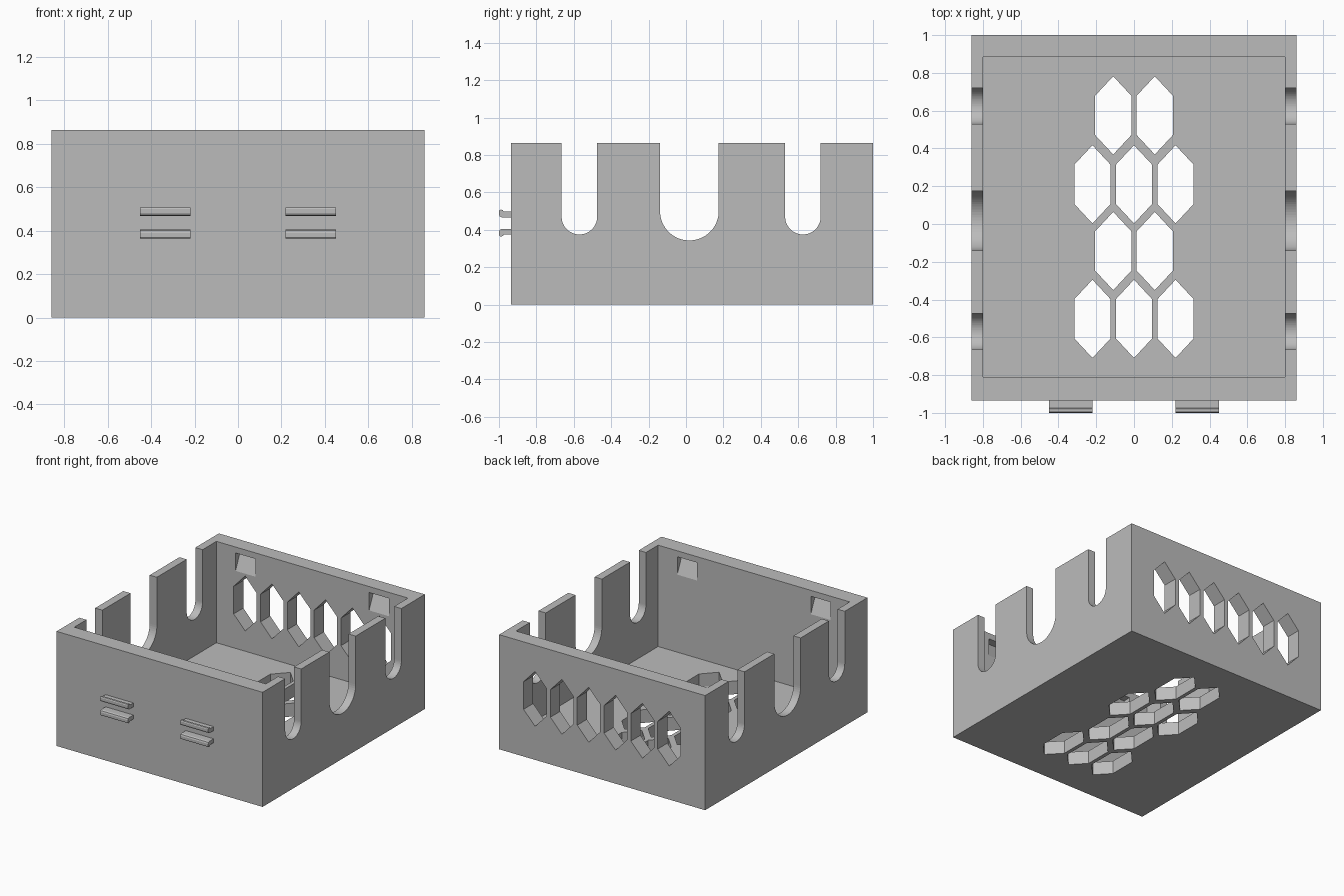
import bpy, bmesh, math
from mathutils import Vector

if "Cube" in bpy.data.objects:
    bpy.data.objects.remove(bpy.data.objects["Cube"])

grey = bpy.data.materials.new("grey plastic")
grey.diffuse_color = (0.5, 0.5, 0.5, 1)
grey.use_nodes = True
grey.node_tree.nodes["Principled BSDF"].inputs["Base Color"].default_value = grey.diffuse_color


def prism(name, outline, axis, lo, hi):
    """Extrude a 2D outline along an axis; outline is (y,z), (x,z) or (x,y)."""
    def place(a, b, t):
        return {"x": (t, a, b), "y": (a, t, b), "z": (a, b, t)}[axis]
    bm = bmesh.new()
    face = bm.faces.new([bm.verts.new(place(a, b, lo)) for a, b in outline])
    ext = bmesh.ops.extrude_face_region(bm, geom=[face])
    moved = [v for v in ext["geom"] if isinstance(v, bmesh.types.BMVert)]
    bmesh.ops.translate(bm, verts=moved, vec=Vector(place(0, 0, hi - lo)))
    bmesh.ops.recalc_face_normals(bm, faces=bm.faces)
    mesh = bpy.data.meshes.new(name)
    bm.to_mesh(mesh)
    bm.free()
    mesh.materials.append(grey)
    obj = bpy.data.objects.new(name, mesh)
    bpy.context.collection.objects.link(obj)
    return obj


def rect(a0, a1, b0, b1):
    return [(a0, b0), (a1, b0), (a1, b1), (a0, b1)]


def hexagon(a, b):
    w, h, s = 0.096, 0.207, 0.104
    return [(a, b + h), (a + w, b + s), (a + w, b - s),
            (a, b - h), (a - w, b - s), (a - w, b + s)]


def cut(target, cutter):
    cutter.hide_render = True
    mod = target.modifiers.new("cut", "BOOLEAN")
    mod.operation, mod.solver, mod.object = "DIFFERENCE", "EXACT", cutter
    bpy.context.view_layer.objects.active = target
    bpy.ops.object.modifier_apply(modifier=mod.name)
    bpy.data.objects.remove(cutter)


# Open tray: thin side walls, thick front and back walls, solid floor
tray = prism("tray", rect(-0.86, 0.86, -0.935, 1.0), "z", 0, 0.865)
cut(tray, prism("cavity", rect(-0.80, 0.80, -0.81, 0.885), "z", 0.10, 1.0))

# Round-bottomed cable slots through both side walls
for y, r, bottom in ((-0.57, 0.095, 0.375), (0.018, 0.157, 0.343), (0.625, 0.095, 0.375)):
    arc = [(y + r * math.cos(t), bottom + r + r * math.sin(t))
           for t in (math.pi + math.pi * i / 32 for i in range(33))]
    cut(tray, prism("slot", [(y - r, 1.0)] + arc + [(y + r, 1.0)], "x", -1, 1))

# Staggered floor vents
for y, xs in ((0.575, (-0.11, 0.11)), (0.21, (-0.22, 0, 0.22)),
              (-0.143, (-0.11, 0.11)), (-0.502, (-0.22, 0, 0.22))):
    for x in xs:
        cut(tray, prism("floor_vent", hexagon(x, y), "z", -0.2, 0.3))

# Row of vents in the back wall
for i in range(6):
    cut(tray, prism("back_vent", hexagon(-0.56 + 0.224 * i, 0.46), "y", 0.8, 1.2))

# Wedge-shaped snap recesses inside the front and back walls
for wall, d in ((0.885, 1), (-0.81, -1)):
    wedge = [(wall - 0.02 * d, 0.82), (wall + 0.06 * d, 0.82),
             (wall, 0.685), (wall - 0.02 * d, 0.685)]
    for x in (-0.5575, 0.5575):
        cut(tray, prism("recess", wedge, "x", x - 0.0825, x + 0.0825))

# Paired clip hooks on the front wall, lower ones mirrored
hook = [(-0.93, 0.467), (-0.985, 0.467), (-0.996, 0.472), (-1.0, 0.482),
        (-1.0, 0.500), (-0.996, 0.506), (-0.988, 0.508), (-0.979, 0.505),
        (-0.975, 0.497), (-0.93, 0.497)]
for x in (-0.335, 0.335):
    for name, s in (("upper_hook", 1), ("lower_hook", -1)):
        outline = [(y, 0.436 + s * (z - 0.436)) for y, z in hook]
        prism(name, outline, "x", x - 0.116, x + 0.116)
